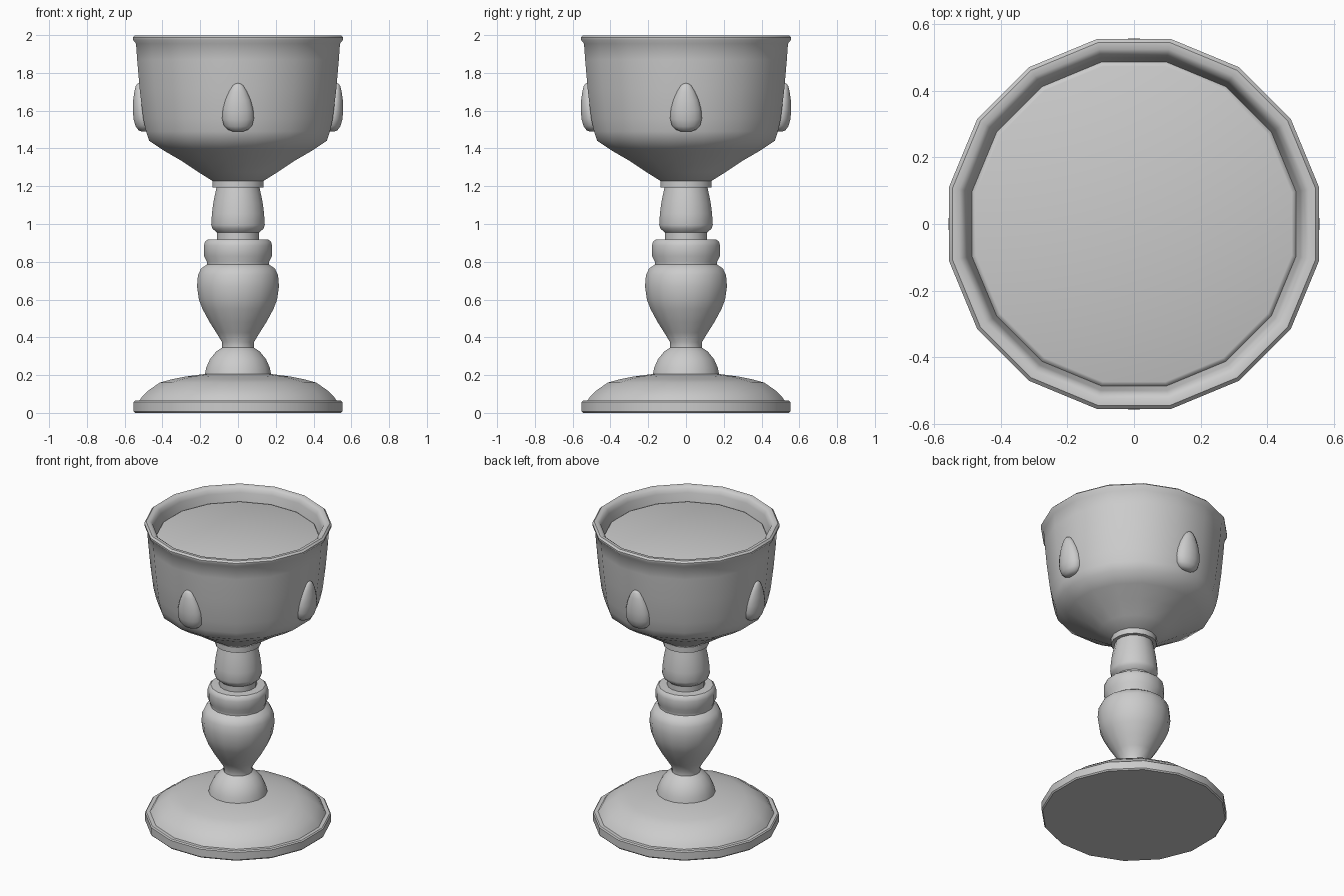
import bpy, bmesh, math
from mathutils import Matrix

SIDES = 16
FLAT = math.cos(math.pi / SIDES)   # flat-to-corner ratio: profiles use flat radii


def lathe(name, profile, sides=SIDES, angle=40):
    """Revolve (radius, z) points, ordered bottom to top, with flats on the axes."""
    bm = bmesh.new()
    rings = []
    for r, z in profile:
        rings.append([bm.verts.new((r / FLAT * math.cos(a), r / FLAT * math.sin(a), z))
                      for a in ((i + 0.5) * math.tau / sides for i in range(sides))])
    for lo, hi in zip(rings, rings[1:]):
        for i in range(sides):
            j = (i + 1) % sides
            bm.faces.new((lo[i], lo[j], hi[j], hi[i]))
    bmesh.ops.remove_doubles(bm, verts=bm.verts, dist=1e-5)
    bmesh.ops.recalc_face_normals(bm, faces=bm.faces)
    mesh = bpy.data.meshes.new(name)
    bm.to_mesh(mesh)
    bm.free()
    ob = bpy.data.objects.new(name, mesh)
    bpy.context.collection.objects.link(ob)
    bpy.ops.object.select_all(action='DESELECT')
    ob.select_set(True)
    bpy.context.view_layer.objects.active = ob
    bpy.ops.object.shade_smooth_by_angle(angle=math.radians(angle))
    return ob


# Foot: thin plinth with a shallow dome
lathe("foot", [(0, 0), (0.545, 0), (0.552, 0.008), (0.552, 0.058), (0.545, 0.065),
               (0.522, 0.065), (0.505, 0.09), (0.475, 0.118), (0.415, 0.16), (0.35, 0.178),
               (0.28, 0.192), (0.175, 0.206), (0, 0.21)])

# Stem: knob, vase, collar and neck
lathe("stem", [(0, 0.19), (0.175, 0.205), (0.168, 0.24), (0.148, 0.285), (0.115, 0.325),
               (0.085, 0.345), (0.085, 0.375), (0.115, 0.425), (0.15, 0.48), (0.188, 0.55),
               (0.207, 0.60), (0.217, 0.67), (0.212, 0.73), (0.195, 0.765), (0.165, 0.785),
               (0.165, 0.80), (0.18, 0.83), (0.18, 0.885), (0.175, 0.905), (0.162, 0.917),
               (0.112, 0.919), (0.112, 0.955), (0.135, 0.975), (0.142, 0.995), (0.138, 1.055),
               (0.131, 1.11), (0.122, 1.155), (0.114, 1.192), (0.136, 1.192), (0.136, 1.23),
               (0, 1.23)])

# Bowl: outer wall, rolled rim, inner wall
lathe("bowl", [(0, 1.21), (0.13, 1.225), (0.21, 1.275), (0.30, 1.335), (0.395, 1.39),
               (0.47, 1.44), (0.487, 1.49), (0.502, 1.56), (0.52, 1.71), (0.534, 1.87),
               (0.54, 1.955), (0.556, 1.975), (0.556, 1.988), (0.545, 1.999), (0.525, 1.999),
               (0.508, 1.985), (0.50, 1.96), (0.487, 1.90), (0.475, 1.90)])

# Drink: level surface just under the rim
lathe("drink_surface", [(0.49, 1.895), (0.482, 1.908), (0.474, 1.911), (0, 1.911)])

# Teardrop studs on the four sides of the bowl
drop = [(0, -0.112), (0.03, -0.11), (0.055, -0.10), (0.075, -0.078), (0.084, -0.04),
        (0.08, 0.01), (0.066, 0.06), (0.046, 0.105), (0.027, 0.135), (0.012, 0.145), (0, 0.147)]
for k, side in enumerate(("right", "back", "left", "front")):
    ob = lathe("teardrop_" + side, drop, 16, 60)
    ob.data.transform(Matrix.Rotation(k * math.pi / 2, 4, 'Z')
                      @ Matrix.Translation((0.505, 0, 1.60))
                      @ Matrix.Rotation(0.14, 4, 'Y')
                      @ Matrix.Diagonal((0.64, 1, 1, 1)))
